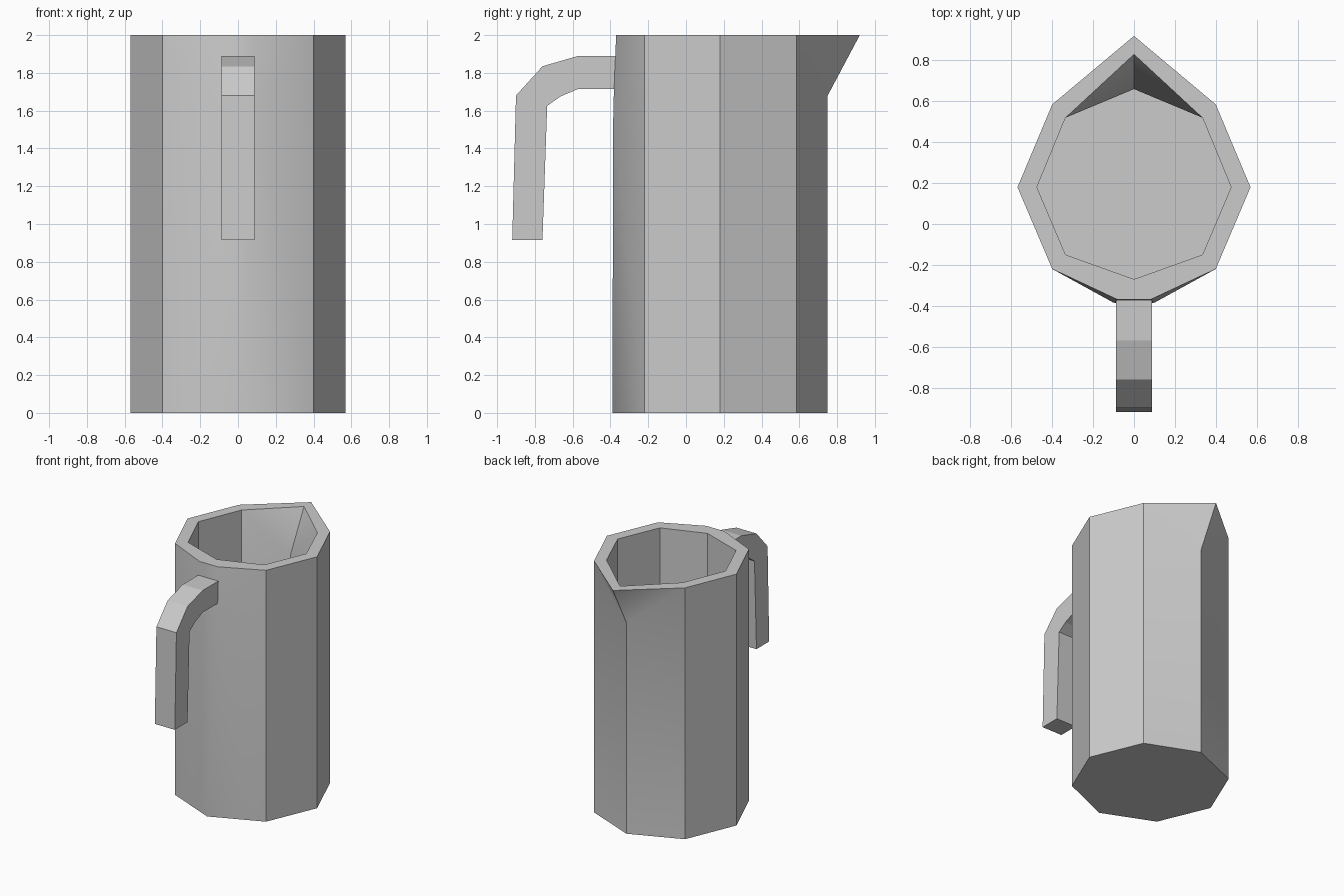
import bpy, bmesh

if "Cube" in bpy.data.objects:
    bpy.data.objects.remove(bpy.data.objects["Cube"])

H, FLOOR, LIP = 2.0, 0.1, 1.68


def finish(bm, name):
    bmesh.ops.remove_doubles(bm, verts=bm.verts[:], dist=0.0005)
    bmesh.ops.recalc_face_normals(bm, faces=bm.faces[:])
    mesh = bpy.data.meshes.new(name)
    bm.to_mesh(mesh)
    bm.free()
    ob = bpy.data.objects.new(name, mesh)
    bpy.context.collection.objects.link(ob)
    return ob


def at(points, z):
    return [(x, y, z) for x, y in points]


# Right half of the octagonal outline, from the handle side to the spout
outer = [(0, -0.39), (0.40, -0.22), (0.57, 0.18), (0.40, 0.585), (0, 0.75)]
inner = [(0, -0.27), (0.335, -0.15), (0.475, 0.18), (0.335, 0.52), (0, 0.66)]
outer_rim = outer[:4] + [(0, 0.92)]
inner_rim = inner[:4] + [(0, 0.83)]

bm = bmesh.new()


def face(*pts):
    bm.faces.new([bm.verts.new(p) for p in pts])


# Plain walls, outside and inside
for ring, z0, ks in ((outer, 0, (1, 2)), (inner, FLOOR, (0, 1, 2))):
    for k in ks:
        lo, hi = at(ring, z0), at(ring, H)
        face(lo[k], lo[k + 1], hi[k + 1], hi[k])

# Spout walls, pulled outward above the lip height
for ring, rim, z0 in ((outer, outer_rim, 0), (inner, inner_rim, FLOOR)):
    lo, mid, hi = at(ring, z0), at(ring, LIP), at(rim, H)
    face(lo[3], lo[4], mid[4])
    face(lo[3], mid[4], hi[3])
    face(hi[3], mid[4], hi[4])

# Front wall, flattened where the handle joins
foot, side_foot, side_top = (0, -0.39, 0), (0.40, -0.22, 0), (0.40, -0.22, H)
seat, seat_mid = (0.10, -0.385, 1.61), (0, -0.385, 1.61)
top, top_mid = (0.08, -0.37, H), (0, -0.37, H)
face(foot, side_foot, seat)
face(side_foot, side_top, seat)
face(seat, side_top, top)
face(foot, seat, seat_mid)
face(seat_mid, seat, top, top_mid)

# Rim, floor and base
o, i = at(outer_rim, H), at(inner_rim, H)
face(top_mid, top, o[1], i[1], i[0])
for k in (1, 2, 3):
    face(o[k], o[k + 1], i[k + 1], i[k])
face(*at(inner, FLOOR))
face(*at(outer, 0))

bmesh.ops.remove_doubles(bm, verts=bm.verts[:], dist=0.0005)
bmesh.ops.mirror(bm, geom=bm.verts[:] + bm.edges[:] + bm.faces[:],
                 axis='X', merge_dist=0.0005)
body = finish(bm, "jug_body")

bpy.ops.object.select_all(action='DESELECT')
body.select_set(True)
bpy.context.view_layer.objects.active = body
bpy.ops.object.shade_smooth_by_angle(angle=0.61)

# Handle: outer and inner paths joined into box sections
top_path = [(-0.36, 1.89), (-0.57, 1.89), (-0.76, 1.835), (-0.90, 1.68), (-0.92, 0.915)]
low_path = [(-0.36, 1.715), (-0.57, 1.715), (-0.665, 1.675), (-0.735, 1.625), (-0.76, 0.915)]
W = 0.088
bm = bmesh.new()
rings = [[bm.verts.new((x, y, z)) for x, (y, z) in
          ((-W, a), (W, a), (W, b), (-W, b))] for a, b in zip(top_path, low_path)]
for r, s in zip(rings, rings[1:]):
    for k in range(4):
        n = (k + 1) % 4
        bm.faces.new((r[k], r[n], s[n], s[k]))
bm.faces.new(rings[0])
bm.faces.new(rings[-1])
finish(bm, "handle")
